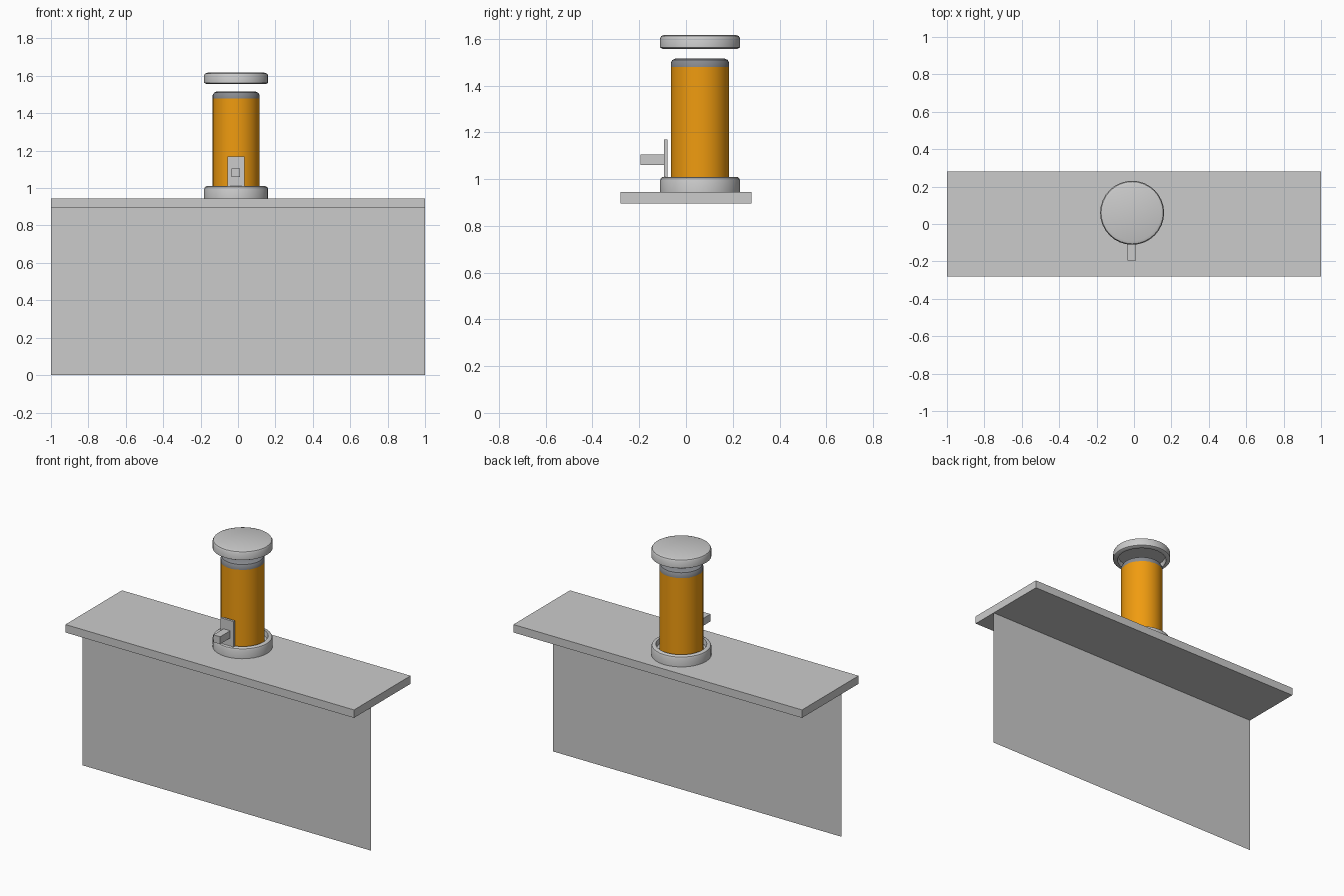
import bpy, bmesh, math

if "Cube" in bpy.data.objects:
    bpy.data.objects.remove(bpy.data.objects["Cube"])

CX, CY = -0.01, 0.06   # tower axis
SIDES = 32


def material(name, rgb):
    m = bpy.data.materials.new(name)
    m.diffuse_color = (*rgb, 1)
    m.use_nodes = True
    m.node_tree.nodes["Principled BSDF"].inputs["Base Color"].default_value = m.diffuse_color
    return m


def finish(name, bm, mat=None, smooth=False):
    bmesh.ops.recalc_face_normals(bm, faces=bm.faces)
    me = bpy.data.meshes.new(name)
    bm.to_mesh(me)
    bm.free()
    ob = bpy.data.objects.new(name, me)
    bpy.context.collection.objects.link(ob)
    if mat:
        me.materials.append(mat)
    if smooth:
        bpy.ops.object.select_all(action='DESELECT')
        ob.select_set(True)
        bpy.context.view_layer.objects.active = ob
        bpy.ops.object.shade_smooth_by_angle(angle=math.radians(30))
    return ob


def box(name, x0, x1, y0, y1, z0, z1):
    bm = bmesh.new()
    bmesh.ops.create_cube(bm, size=1)
    for v in bm.verts:
        v.co = ((x0 + x1) / 2 + v.co.x * (x1 - x0),
                (y0 + y1) / 2 + v.co.y * (y1 - y0),
                (z0 + z1) / 2 + v.co.z * (z1 - z0))
    return finish(name, bm)


def lathe(name, profile, mat=None):
    """Turn (radius, z) points around the tower axis and cap both ends."""
    bm = bmesh.new()
    rings = []
    for r, z in profile:
        rings.append([bm.verts.new((CX + r * math.cos(2 * math.pi * i / SIDES),
                                    CY + r * math.sin(2 * math.pi * i / SIDES), z))
                      for i in range(SIDES)])
    for a, b in zip(rings, rings[1:]):
        for i in range(SIDES):
            j = (i + 1) % SIDES
            bm.faces.new((a[i], a[j], b[j], b[i]))
    bm.faces.new(rings[0])
    bm.faces.new(rings[-1])
    return finish(name, bm, mat, True)


orange = material("orange", (0.87, 0.33, 0.005))
dark = material("dark_grey", (0.25, 0.26, 0.28))

# counter top and thin front panel
box("counter_top", -1, 1, -0.28, 0.28, 0.895, 0.945)
bm = bmesh.new()
bm.faces.new([bm.verts.new((x, -0.113, z))
              for x, z in ((-1, 0), (1, 0), (1, 0.9), (-1, 0.9))])
finish("front_panel", bm)

# base collar with a recess around the column
lathe("base_collar", [(0.171, 0.945), (0.171, 0.995), (0.167, 1.005),
                      (0.158, 1.01), (0.145, 1.01), (0.14, 0.98)])

# coloured column and its darker rounded top
lathe("column", [(0.125, 0.95), (0.125, 1.48)], orange)
lathe("column_top", [(0.125, 1.478), (0.125, 1.497), (0.118, 1.51), (0.102, 1.517)], dark)

# floating lid, hollow below
lathe("lid", [(0.14, 1.585), (0.145, 1.556), (0.158, 1.556), (0.171, 1.563),
              (0.171, 1.603), (0.166, 1.612), (0.152, 1.617)])

# tap plate and spout
box("tap_plate", -0.055, 0.035, -0.095, -0.08, 1.0, 1.17)
box("tap_spout", -0.034, 0.012, -0.194, -0.09, 1.06, 1.106)
